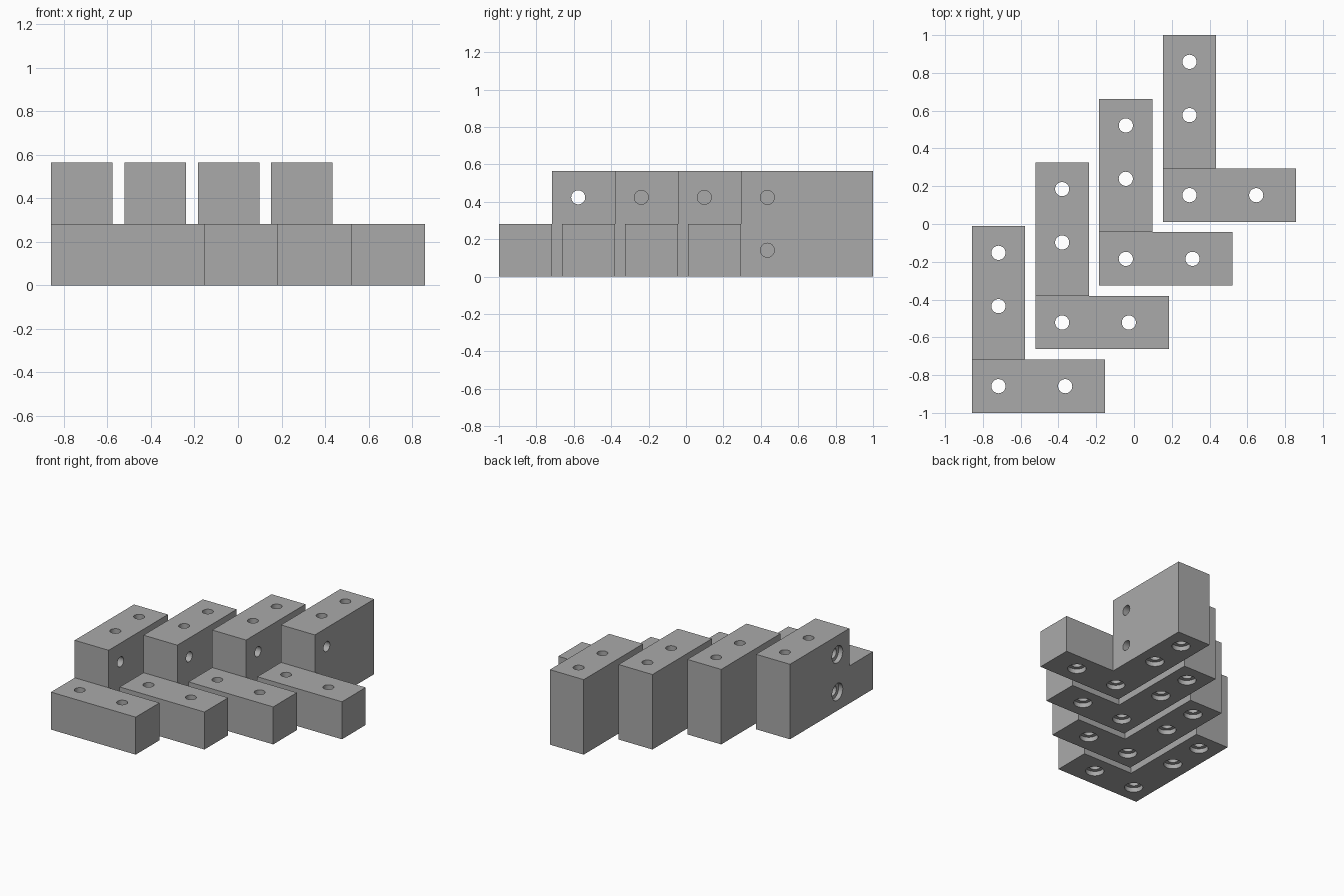
import bpy, bmesh
from mathutils import Matrix, Vector

if "Cube" in bpy.data.objects:
    bpy.data.objects.remove(bpy.data.objects["Cube"])

U = 0.2825                       # square bar thickness
STEP = (2 - 3.5 * U) / 3         # spacing between brackets
HOLE_R, BORE_R, BORE_D = 0.0375, 0.064, 0.035

grey = bpy.data.materials.new("machined grey")
grey.use_nodes = True
colour = (0.4, 0.4, 0.4, 1)
grey.diffuse_color = colour
grey.node_tree.nodes["Principled BSDF"].inputs["Base Color"].default_value = colour


def make_object(name, bm):
    bmesh.ops.recalc_face_normals(bm, faces=bm.faces)
    mesh = bpy.data.meshes.new(name)
    bm.to_mesh(mesh)
    bm.free()
    mesh.materials.append(grey)
    obj = bpy.data.objects.new(name, mesh)
    bpy.context.collection.objects.link(obj)
    return obj


def raise_faces(bm, faces):
    """Extrude faces upward by one bar thickness and return the new tops."""
    new = bmesh.ops.extrude_face_region(bm, geom=faces, use_keep_orig=False)["geom"]
    verts = [g for g in new if isinstance(g, bmesh.types.BMVert)]
    bmesh.ops.translate(bm, verts=verts, vec=(0, 0, U))
    return [g for g in new if isinstance(g, bmesh.types.BMFace)]


def make_body():
    """Low foot along x, double-height wall along y."""
    bm = bmesh.new()
    plan = [(0, 0), (2.5, 0), (2.5, 1), (1, 1), (0, 1), (0, 3.5), (1, 3.5)]
    v = [bm.verts.new((x * U, y * U, 0)) for x, y in plan]
    base = [bm.faces.new([v[i] for i in loop]) for loop in ((0, 1, 2, 3, 4), (4, 3, 6, 5))]
    bottom = bmesh.ops.duplicate(bm, geom=base)["geom"]
    tops = raise_faces(bm, base)
    raise_faces(bm, [f for f in tops if f.calc_center_median().y > U])
    bmesh.ops.remove_doubles(bm, verts=bm.verts, dist=1e-5)
    return make_object("bracket_1", bm)


def make_cutter():
    """Bolt holes, each counterbored where it enters the bracket."""
    bm = bmesh.new()

    def bolt(entry, axis, length):
        turn = Vector((0, 0, 1)).rotation_difference(axis).to_matrix().to_4x4()
        # stepped pin: wide bore at the entry, narrow shank beyond it
        rings = [(BORE_R, -0.05), (BORE_R, BORE_D), (HOLE_R, BORE_D), (HOLE_R, length + 0.05)]
        loops = []
        for radius, along in rings:
            circle = bmesh.ops.create_circle(
                bm, segments=32, radius=radius,
                matrix=Matrix.Translation(entry) @ turn @ Matrix.Translation((0, 0, along)))
            loops.append(circle["verts"])
        for a, b in zip(loops, loops[1:]):
            for i in range(32):
                j = (i + 1) % 32
                bm.faces.new((a[i], a[j], b[j], b[i]))
        bm.faces.new(loops[0])
        bm.faces.new(loops[-1])

    up, across = Vector((0, 0, 1)), Vector((1, 0, 0))
    for x in (0.5, 1.75):
        bolt(Vector((x, 0.5, 0)) * U, up, U)
    for y in (2, 3):
        bolt(Vector((0.5, y, 0)) * U, up, 2 * U)
    for z in (0.5, 1.5):
        bolt(Vector((0, 1.5, z)) * U, across, U)
    return make_object("bolt_hole_cutter", bm)


# Drill one bracket
bracket = make_body()
cutter = make_cutter()
cutter.hide_render = True
drill = bracket.modifiers.new("drill", "BOOLEAN")
drill.operation, drill.solver, drill.object = "DIFFERENCE", "EXACT", cutter
bpy.context.view_layer.update()
drilled = bpy.data.meshes.new_from_object(
    bracket.evaluated_get(bpy.context.evaluated_depsgraph_get()))
bracket.modifiers.clear()
bracket.data = drilled
bpy.data.objects.remove(cutter)

# Smooth the hole walls only
bpy.ops.object.select_all(action="DESELECT")
bracket.select_set(True)
bpy.context.view_layer.objects.active = bracket
bpy.ops.object.shade_smooth_by_angle()

# Four brackets nested in a diagonal row
start = Vector((-(2.5 * U + 3 * STEP) / 2, -1, 0))
for i in range(4):
    obj = bracket
    if i:
        obj = bpy.data.objects.new(f"bracket_{i + 1}", bracket.data)
        bpy.context.collection.objects.link(obj)
    obj.location = start + Vector((STEP, STEP, 0)) * i
